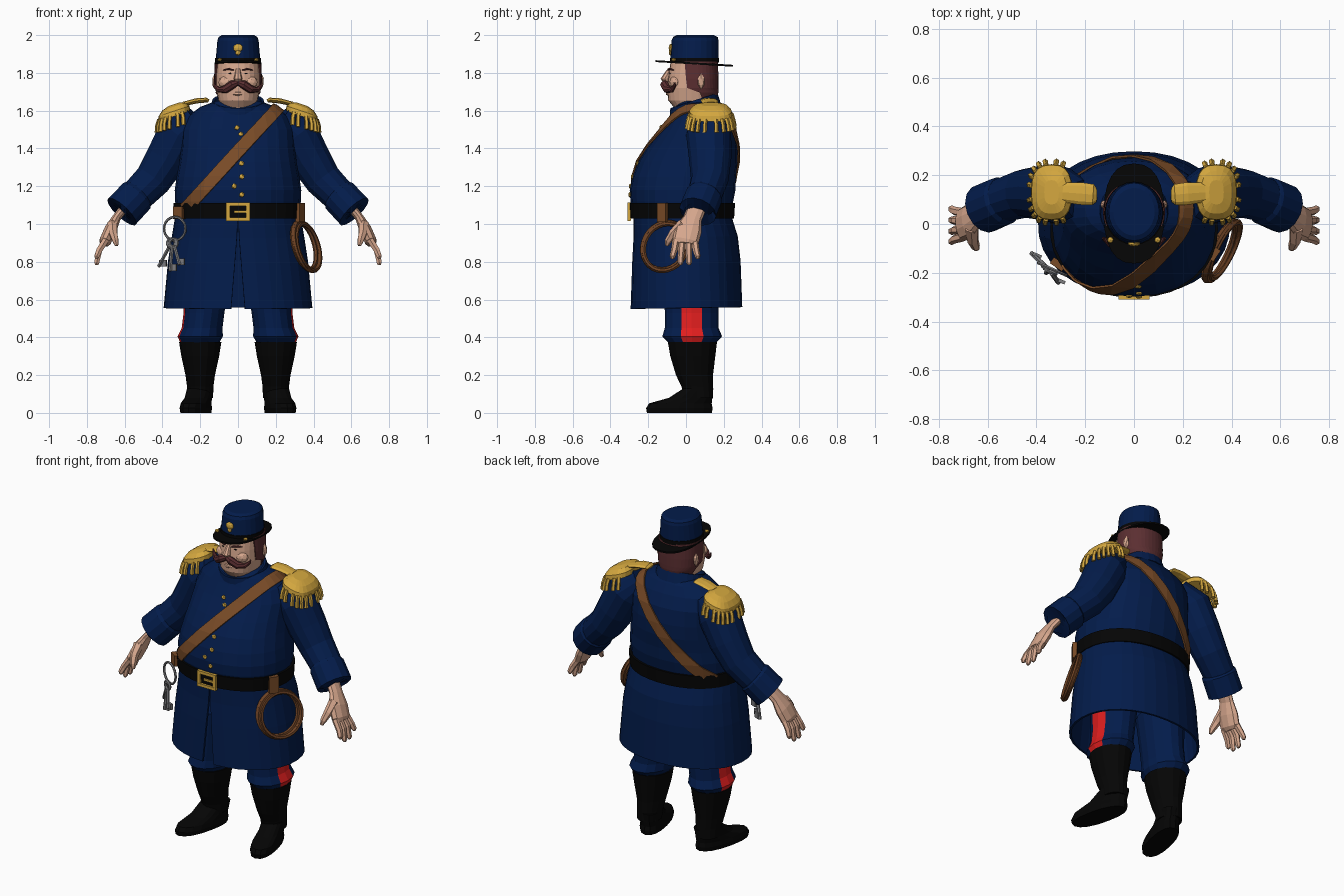
import bpy, bmesh
from math import sin, cos, radians, pi
from mathutils import Vector, Matrix

if "Cube" in bpy.data.objects:
    bpy.data.objects.remove(bpy.data.objects["Cube"])


def paint(name, *rgb):
    m = bpy.data.materials.new(name)
    m.use_nodes = True
    m.diffuse_color = (*rgb, 1)
    m.node_tree.nodes["Principled BSDF"].inputs["Base Color"].default_value = (*rgb, 1)
    return m


navy = paint("navy cloth", .001, .0115, .07)
black = paint("black leather", .0015, .0015, .0015)
gold = paint("gold braid", .66, .39, .05)
skin = paint("skin", .68, .39, .27)
hair = paint("auburn hair", .105, .028, .031)
leather = paint("brown leather", .19, .07, .02)
rope_brown = paint("rope brown", .15, .053, .017)
red = paint("red stripe", .75, .013, .013)
steel = paint("steel", .2, .2, .21)


def finish(name, bm, *mats):
    bmesh.ops.recalc_face_normals(bm, faces=bm.faces[:])
    me = bpy.data.meshes.new(name)
    bm.to_mesh(me)
    bm.free()
    for m in mats:
        me.materials.append(m)
    ob = bpy.data.objects.new(name, me)
    bpy.context.collection.objects.link(ob)
    return ob


def solidify(ob, t, offset=1):
    mod = ob.modifiers.new("thickness", "SOLIDIFY")
    mod.thickness, mod.offset = t, offset


def skin_rings(bm, rings, closed=True, caps=True):
    rows = [[bm.verts.new(p) for p in r] for r in rings]
    n = len(rows[0])
    for a, b in zip(rows, rows[1:]):
        for i in range(n if closed else n - 1):
            j = (i + 1) % n
            bm.faces.new((a[i], a[j], b[j], b[i]))
    if caps:
        bm.faces.new(rows[0])
        bm.faces.new(rows[-1])


def oval(a, rx, ry, p):
    c, s = cos(a), sin(a)
    return (rx * abs(c) ** (2 / p) * (1 if c > 0 else -1),
            ry * abs(s) ** (2 / p) * (1 if s > 0 else -1))


def loft(name, mat, rings, n=24, p=2.0, tilt=0.0, gaps=None, closed=True, caps=True):
    """Stack horizontal ovals (z, cx, cy, rx, ry); gaps open them at the front."""
    bm = bmesh.new()
    out = []
    for k, (z, cx, cy, rx, ry) in enumerate(rings):
        row = []
        for i in range(n):
            a = 2 * pi * i / n
            if gaps:
                g = radians(gaps[k])
                a = -pi / 2 + g + (2 * pi - 2 * g) * i / (n - 1)
            x, y = oval(a, rx, ry, p)
            row.append((cx + x, cy + y, z + tilt * y))
        out.append(row)
    skin_rings(bm, out, closed, caps)
    return finish(name, bm, mat)


def tube(name, mat, path, n=8, flat=1.0):
    """Sweep an oval along (x, y, z, radius) points."""
    bm = bmesh.new()
    pts = [Vector(q[:3]) for q in path]
    rows = []
    for k, q in enumerate(path):
        t = (pts[min(k + 1, len(pts) - 1)] - pts[max(k - 1, 0)]).normalized()
        ref = Vector((0, 1, 0)) if abs(t.y) < .9 else Vector((1, 0, 0))
        u = (ref - t * ref.dot(t)).normalized()
        v = t.cross(u)
        rows.append([pts[k] + q[3] * (u * cos(2 * pi * i / n) + v * flat * sin(2 * pi * i / n))
                     for i in range(n)])
    skin_rings(bm, rows)
    return finish(name, bm, mat)


def ball(name, mat, loc, size, sub=1):
    bm = bmesh.new()
    m = Matrix.Translation(loc) @ Matrix.Diagonal((*size, 1))
    bmesh.ops.create_icosphere(bm, subdivisions=sub, radius=1, matrix=m)
    return finish(name, bm, mat)


def box(name, mat, loc, size, rot=0.0):
    bm = bmesh.new()
    m = Matrix.Translation(loc) @ Matrix.Rotation(rot, 4, 'Z') @ Matrix.Diagonal((*size, 1))
    bmesh.ops.create_cube(bm, size=1, matrix=m)
    return finish(name, bm, mat)


def ring(name, mat, loc, normal, R, r):
    rot = Vector(normal).to_track_quat('Z', 'Y').to_euler()
    bpy.ops.mesh.primitive_torus_add(location=loc, rotation=rot, major_radius=R, minor_radius=r,
                                     major_segments=28, minor_segments=6)
    ob = bpy.context.object
    ob.name = name
    ob.data.materials.append(mat)


# Coat body and skirt
torso = loft("coat_body", navy, [
    (1.06, 0, -.02, .325, .26), (1.12, 0, -.022, .333, .272), (1.18, 0, -.018, .335, .28),
    (1.25, 0, -.01, .325, .274), (1.33, 0, .01, .31, .263), (1.41, 0, .035, .3, .237),
    (1.5, 0, .062, .295, .196), (1.57, 0, .068, .265, .157), (1.62, 0, .065, .2, .125),
    (1.65, 0, .06, .12, .1)], p=2.15)
skirt = loft("coat_skirt", navy, [
    (1.08, 0, -.02, .32, .252), (1.02, 0, -.016, .33, .256), (.93, 0, -.002, .345, .27),
    (.8, 0, .002, .365, .281), (.555, 0, .002, .388, .29)], n=33, p=2.15, tilt=.015,
    gaps=(0, .2, .7, 2, 4.5), closed=False, caps=False)
solidify(skirt, .012, 0)
collar = loft("collar", navy, [(1.585, 0, .05, .15, .13), (1.652, 0, .042, .13, .118)],
              tilt=.33, caps=False)
solidify(collar, .014, 0)

# Belt and buckle
loft("belt", black, [(1.03, 0, -.021, .34, .276), (1.11, 0, -.021, .344, .281)], n=33, p=2.15)
for s in (1, -1):
    box("buckle_side", gold, (s * .053, -.3, 1.065), (.02, .018, .095))
    box("buckle_bar", gold, (0, -.302, 1.065 + s * .039), (.126, .016, .018))
box("buckle_prong", gold, (.015, -.303, 1.065), (.07, .01, .012))

# Shoulder strap, sliced out of a swollen copy of the coat
bm = bmesh.new()
bm.from_mesh(torso.data)
bm.normal_update()
for v, nrm in [(v, v.normal.copy()) for v in bm.verts]:
    v.co += nrm * .004
mid, across = Vector((-.015, 0, 1.365)), Vector((.738, 0, -.675))
for co, no in ((mid + across * .033, across), (mid - across * .033, -across),
               (Vector((0, 0, 1.09)), Vector((0, 0, -1)))):
    bmesh.ops.bisect_plane(bm, geom=bm.verts[:] + bm.edges[:] + bm.faces[:],
                           plane_co=co, plane_no=no, clear_outer=True)
strap = finish("shoulder_strap", bm, leather)
solidify(strap, .009)

# Coat buttons
for x, y, z in ((-.005, -.133, 1.51), (.015, -.152, 1.475), (.018, -.257, 1.32),
                (.02, -.284, 1.25), (-.02, -.295, 1.2), (.02, -.298, 1.155)):
    ball("coat_button", gold, (x, y, z), (.015, .009, .015))

# Limbs and shoulder boards, once per side
for s, side in ((1, "left_"), (-1, "right_")):
    def flip(path):
        return [(s * q[0], *q[1:]) for q in path]

    tube(side + "sleeve", navy, flip([
        (.22, .1, 1.56, .08), (.31, .12, 1.48, .12), (.38, .128, 1.345, .112),
        (.45, .125, 1.235, .1), (.53, .1, 1.155, .092), (.59, .07, 1.09, .085)]), n=14)
    tube(side + "cuff", navy, flip([
        (.53, .1, 1.155, .092), (.54, .095, 1.145, .101), (.615, .062, 1.065, .102),
        (.612, .062, 1.068, .07)]), n=14)
    tube(side + "palm", skin, flip([
        (.6, .06, 1.09, .05), (.645, .035, 1.03, .05), (.675, .012, .97, .072),
        (.702, -.002, .91, .07), (.712, -.004, .892, .05)]), n=10, flat=.48)
    for y0, y1, tip in ((-.052, -.072, .815), (-.02, -.03, .782), (.013, .016, .782),
                        (.045, .062, .815)):
        tube(side + "finger", skin, flip([
            (.7, y0, .915, .02), (.735, (y0 + y1) / 2, .86, .018), (.748, y1, tip + .012, .015),
            (.748, y1, tip, .008)]), n=6)
    tube(side + "thumb", skin, flip([
        (.665, -.015, 1.0, .03), (.66, -.068, .95, .024), (.648, -.095, .91, .018),
        (.642, -.102, .885, .009)]), n=6)

    # Trousers with the outer face strip coloured
    leg = loft(side + "trouser", navy, [(z, s * cx, cy, rx, ry) for z, cx, cy, rx, ry in (
        (.365, .203, .033, .1, .12), (.405, .2, .033, .12, .158), (.45, .19, .03, .108, .142),
        (.53, .18, .03, .108, .142), (.75, .165, .03, .125, .15))], n=16)
    leg.data.materials.append(red)
    for f in leg.data.polygons:
        if f.normal.x * s > .5 and abs(f.normal.y / f.normal.x) < .35:
            f.material_index = 1

    # Boot shaft and turned-out foot
    loft(side + "boot_shaft", black, [(z, s * .2, cy, rx, ry) for z, cy, rx, ry in (
        (.08, .068, .068, .076), (.14, .06, .07, .084), (.2, .045, .078, .098),
        (.3, .036, .1, .119), (.375, .034, .112, .13))], n=16)
    foot = loft(side + "boot_foot", black, [(z, s * .2, cy, rx, ry) for z, cy, rx, ry in (
        (0, -.035, .07, .172), (.025, -.035, .074, .176), (.05, -.03, .07, .166),
        (.08, .025, .066, .115), (.13, .066, .066, .079))], n=16, p=2.3)
    for v in foot.data.vertices:
        v.co.x += s * .22 * (.07 - v.co.y)

    # Epaulette pad, tab and hanging fringe
    pad = loft(side + "epaulette", gold, [(z, s * .338, .13, rx, ry) for z, rx, ry in (
        (1.57, .084, .115), (1.598, .082, .112), (1.622, .062, .088), (1.634, .03, .05))],
        n=20, p=2.7)
    for v in pad.data.vertices:
        v.co.z -= .33 * (s * v.co.x - .338)
    tube(side + "epaulette_tab", gold, flip([
        (.155, .12, 1.65, .03), (.168, .12, 1.656, .043), (.22, .125, 1.652, .046),
        (.29, .13, 1.635, .04)]), flat=.3)
    for k in range(14):
        a = radians(-115 + 230 / 13 * k)
        x, y = oval(a, .08, .11, 2.7)
        z = 1.578 - .33 * x
        tube(side + "fringe", gold, flip([
            (.338 + x, .13 + y, z, .012), (.338 + x * 1.13, .13 + y * 1.1, z - .03, .011),
            (.338 + x * 1.16, .13 + y * 1.16, z - .068, .012)]), n=5)

    # Face details
    ball(side + "ear", skin, (s * .124, .08, 1.755), (.014, .02, .042))
    ball(side + "cheek", skin, (s * .06, -.056, 1.75), (.045, .032, .035), 2)
    ball(side + "eye", black, (s * .042, -.084, 1.797), (.01, .005, .004))
    tube(side + "eyebrow", hair, flip([(.022, -.095, 1.815, .004), (.05, -.086, 1.821, .006),
                                       (.078, -.066, 1.815, .003)]), n=6)
    tube(side + "moustache", hair, flip([
        (0, -.11, 1.75, .014), (.03, -.114, 1.738, .023), (.065, -.1, 1.714, .022),
        (.1, -.077, 1.71, .015), (.124, -.06, 1.732, .008), (.128, -.058, 1.748, .003)]))
    ball(side + "cord_button", gold, (s * .097, -.065, 1.87), (.014, .014, .01))

# Head and hair
loft("head", skin, [
    (1.57, 0, .05, .085, .085), (1.62, 0, .042, .092, .108), (1.655, 0, .03, .104, .124),
    (1.72, 0, .03, .117, .13), (1.79, 0, .034, .117, .126), (1.87, 0, .04, .112, .12)], p=2.2)
loft("hair", hair, [
    (1.65, 0, .058, .098, .104), (1.695, 0, .055, .119, .116), (1.72, 0, .052, .124, .12),
    (1.77, 0, .05, .127, .122), (1.86, 0, .047, .123, .123)], p=2.2, gaps=(105, 98, 70, 68, 66))
tube("nose", skin, [(0, -.083, 1.82, .012), (0, -.098, 1.795, .016), (0, -.112, 1.768, .023),
                    (0, -.1, 1.75, .016)])
ball("lower_lip", skin, (0, -.095, 1.69), (.03, .012, .012))

# Cap
loft("cap_crown", navy, [
    (1.86, 0, .044, .119, .127), (1.972, 0, .048, .109, .124), (1.99, 0, .05, .103, .118),
    (2.0, 0, .05, .085, .098)])
loft("cap_band", black, [(1.855, 0, .044, .121, .13), (1.88, 0, .044, .121, .13)])
loft("cap_brim", black, [(1.845, 0, .043, .124, .205), (1.855, 0, .043, .124, .205)],
     p=2.4, tilt=-.06)
ball("cap_badge", gold, (0, -.08, 1.932), (.026, .012, .022), 2)
ball("cap_badge_base", gold, (0, -.082, 1.908), (.015, .01, .018))

# Rope coil on the left hip
for k in range(3):
    ring("rope_coil", rope_brown, (.35 + .011 * k, -.115 + .004 * k, .885 - .004 * k),
         (.87, -.42, .25), .128 + .006 * (k % 2), .012)
box("rope_loop", leather, (.33, -.125, 1.06), (.025, .055, .1), -.6)

# Key ring on the right hip
box("key_loop", leather, (-.312, -.165, 1.06), (.06, .03, .065), -.6)
ring("key_ring", steel, (-.335, -.185, .975), (-.4, -.9, 0), .062, .007)
for x, y, z in ((-.42, -.12, .775), (-.36, -.2, .75), (-.31, -.24, .785)):
    top = Vector((-.345, -.19, .915))
    end = Vector((x, y, z))
    ring("key_bow", steel, top.lerp(end, .12), (-.4, -.9, 0), .022, .008)
    tube("key_shaft", steel, [(*top.lerp(end, .25), .01), (*end, .01)], n=6)
    box("key_bit", steel, end.lerp(top, .12) + Vector((.014, 0, 0)), (.038, .014, .035), -.4)
